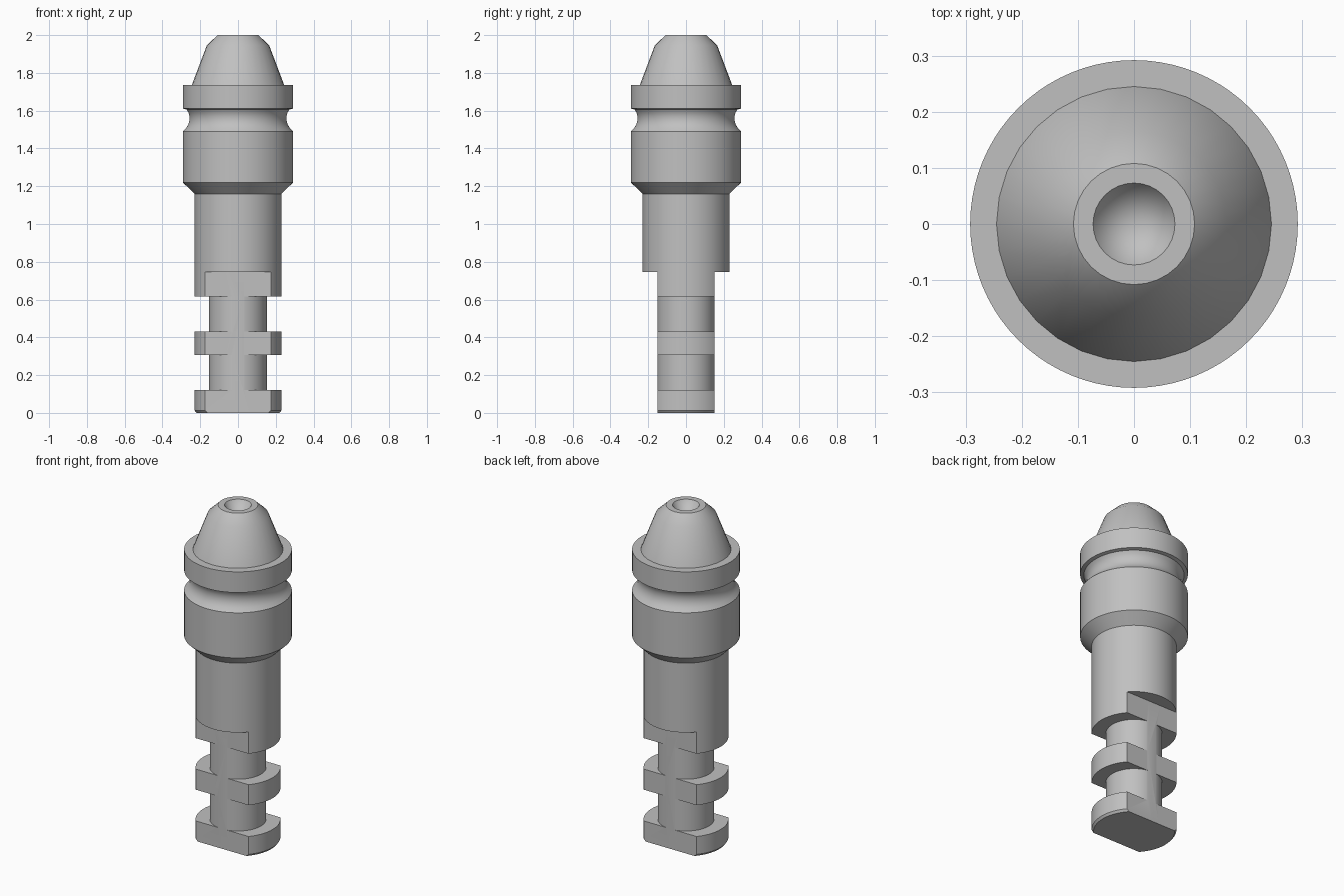
import bpy, bmesh, math
from mathutils import Vector

cube = bpy.data.objects.get("Cube")
if cube:
    bpy.data.objects.remove(cube, do_unlink=True)

steel = bpy.data.materials.new("brushed_steel_grey")
steel.use_nodes = True
GREY = (0.53, 0.53, 0.53, 1.0)
steel.diffuse_color = GREY
steel.node_tree.nodes["Principled BSDF"].inputs["Base Color"].default_value = GREY


def lathe(name, profile, steps, open_z=None, flat=None):
    """Turn an (r, z) profile around z, optionally milling two flats at y = +-flat
    and leaving the hidden joint at height open_z uncapped."""
    bm = bmesh.new()
    verts = [bm.verts.new((r, 0, z)) for r, z in profile]
    edges = [bm.edges.new(pair) for pair in zip(verts, verts[1:])]
    bmesh.ops.spin(bm, geom=verts + edges, cent=(0, 0, 0), axis=(0, 0, 1),
                   angle=math.tau, steps=steps, use_merge=False)
    bmesh.ops.remove_doubles(bm, verts=bm.verts[:], dist=0.0001)
    if flat:
        for side in (-1, 1):
            bmesh.ops.bisect_plane(
                bm, geom=bm.verts[:] + bm.edges[:] + bm.faces[:],
                plane_co=Vector((0, side * flat, 0)),
                plane_no=Vector((0, side, 0)), clear_outer=True)
            rim = [e for e in bm.edges if e.is_boundary]
            bmesh.ops.holes_fill(bm, edges=rim, sides=0)
    bmesh.ops.recalc_face_normals(bm, faces=bm.faces[:])
    if open_z is not None:
        cap = [f for f in bm.faces if all(abs(v.co.z - open_z) < 0.0001 for v in f.verts)]
        bmesh.ops.delete(bm, geom=cap, context='FACES')
    mesh = bpy.data.meshes.new(name)
    bm.to_mesh(mesh)
    bm.free()
    mesh.materials.append(steel)
    obj = bpy.data.objects.new(name, mesh)
    bpy.context.collection.objects.link(obj)
    bpy.ops.object.select_all(action='DESELECT')
    obj.select_set(True)
    bpy.context.view_layer.objects.active = obj
    bpy.ops.object.shade_smooth_by_angle(angle=math.radians(30))
    return obj


SHANK, NECK, COLLAR = 0.23, 0.153, 0.292
STEP, SEAT = 0.745, 1.735

# Grooved shank with two milled flats
lathe("notched_shank", [
    (0, 0), (0.22, 0), (SHANK, 0.013), (SHANK, 0.12),
    (NECK, 0.12), (NECK, 0.307), (SHANK, 0.307), (SHANK, 0.43),
    (NECK, 0.43), (NECK, 0.615), (SHANK, 0.615), (SHANK, STEP), (0, STEP),
], 80, open_z=STEP, flat=0.15)

# Round body, shoulder, rounded groove and collar
lathe("body_and_collar", [
    (0, STEP), (SHANK, STEP), (SHANK, 1.16), (COLLAR, 1.22), (COLLAR, 1.49),
    (0.273, 1.51), (0.262, 1.53), (0.257, 1.55), (0.257, 1.57),
    (0.262, 1.59), (0.272, 1.606), (COLLAR, 1.611), (COLLAR, SEAT), (0, SEAT),
], 80)

# Tapered nose with a conical centre hole
lathe("tapered_nose", [
    (0, SEAT), (0.245, SEAT), (0.165, 1.946), (0.108, 2.0), (0.073, 2.0), (0, 1.89),
], 32, open_z=SEAT)
